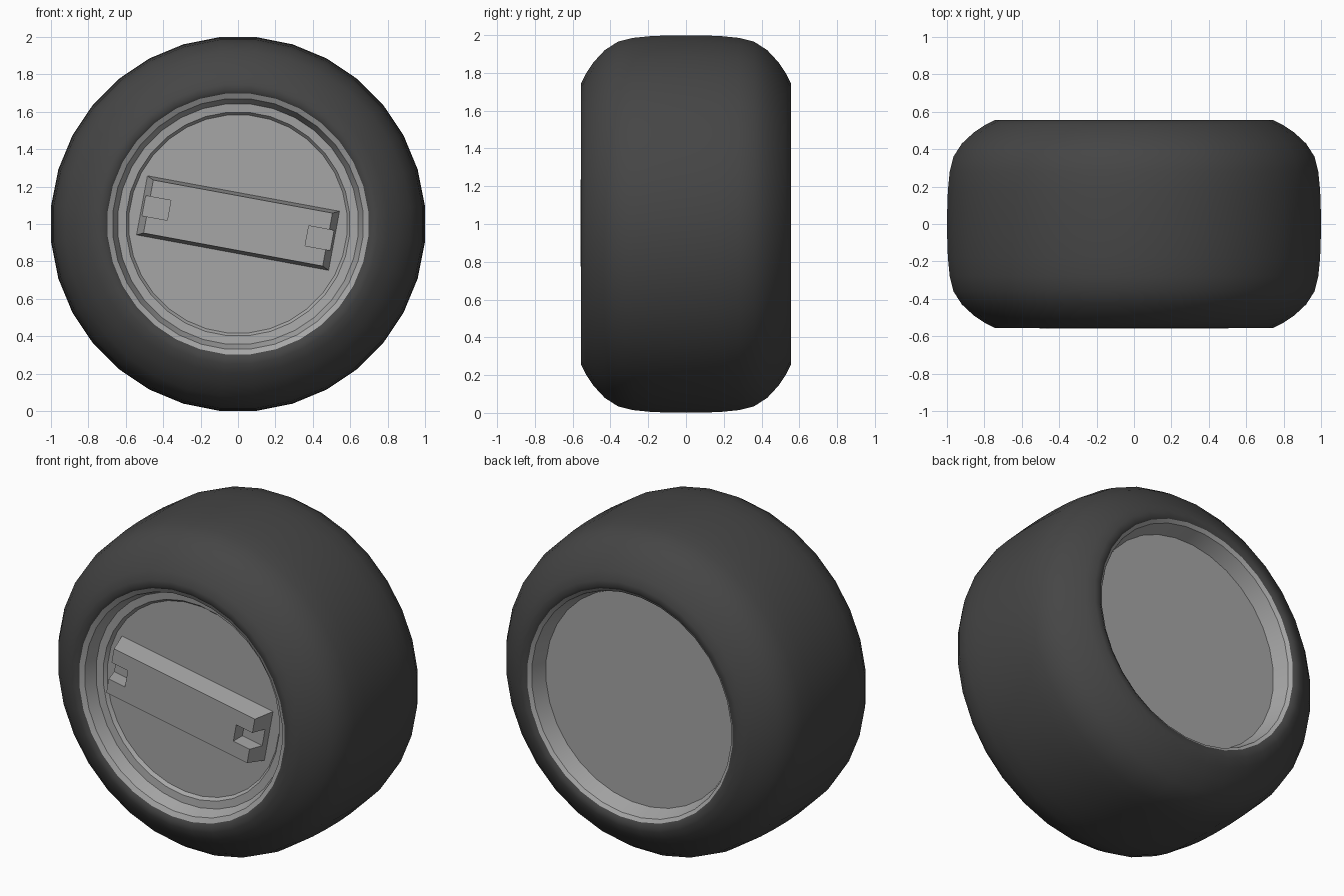
import bpy, bmesh, math
from mathutils import Matrix, Vector

cube = bpy.data.objects.get("Cube")
if cube:
    bpy.data.objects.remove(cube, do_unlink=True)

SEGMENTS = 32


def material(name, value):
    mat = bpy.data.materials.new(name)
    mat.use_nodes = True
    color = (value, value, value, 1)
    mat.diffuse_color = color
    bsdf = next(n for n in mat.node_tree.nodes if n.type == 'BSDF_PRINCIPLED')
    bsdf.inputs["Base Color"].default_value = color
    bsdf.inputs["Roughness"].default_value = 0.7
    return mat


rubber = material("dark rubber", 0.06)
metal = material("grey metal", 0.38)


def finish(name, bm, mat):
    bmesh.ops.recalc_face_normals(bm, faces=bm.faces)
    mesh = bpy.data.meshes.new(name)
    bm.to_mesh(mesh)
    bm.free()
    mesh.materials.append(mat)
    obj = bpy.data.objects.new(name, mesh)
    bpy.context.collection.objects.link(obj)
    return obj


def activate(obj):
    bpy.ops.object.select_all(action='DESELECT')
    obj.select_set(True)
    bpy.context.view_layer.objects.active = obj


def lathe(name, profile, mat, closed, angle):
    """Spin (radius, y) points around the wheel axle."""
    bm = bmesh.new()
    rings = []
    for r, y in profile:
        ring = []
        for i in range(SEGMENTS):
            a = (i + 0.5) * math.tau / SEGMENTS
            ring.append(bm.verts.new((r * math.cos(a), y, 1 + r * math.sin(a))))
        rings.append(ring)
    pairs = list(zip(rings, rings[1:]))
    if closed:
        pairs.append((rings[-1], rings[0]))
    else:
        bm.faces.new(rings[0])
        bm.faces.new(rings[-1])
    for a, b in pairs:
        for i in range(SEGMENTS):
            j = (i + 1) % SEGMENTS
            bm.faces.new((a[i], a[j], b[j], b[i]))
    obj = finish(name, bm, mat)
    activate(obj)
    bpy.ops.object.shade_smooth_by_angle(angle=math.radians(angle))
    return obj


# Tyre: rounded cross-section, mirrored front to back
half = [(0.70, 0.545), (0.715, 0.555), (0.75, 0.555), (0.80, 0.53), (0.86, 0.49),
        (0.925, 0.43), (0.97, 0.36), (0.99, 0.28), (1.0, 0.18), (1.004, 0.06)]
lathe("tyre", [(r, -y) for r, y in half] + half[::-1], rubber, True, 50)

# Rim: stepped dish on the front, single sloped dish on the back
rim = [(0.585, -0.435), (0.60, -0.455), (0.645, -0.46), (0.672, -0.53), (0.70, -0.545),
       (0.70, 0.545), (0.68, 0.53), (0.65, 0.435)]
lathe("rim", rim, metal, False, 25)

# Handle bar: tapered block across the front dish
tilt = Matrix.Translation((0, 0, 1.005)) @ Matrix.Rotation(math.radians(10.45), 4, 'Y')
bm = bmesh.new()
bmesh.ops.create_cube(bm, size=1)
for v in bm.verts:
    front = v.co.y < 0
    u, w = (0.487, 0.144) if front else (0.525, 0.162)
    v.co = Vector((math.copysign(u, v.co.x), -0.558 if front else -0.425,
                   math.copysign(w, v.co.z)))
bm.transform(tilt)
bar = finish("handle_bar", bm, metal)

# Notches: open slots cut into both ends of the bar
for side in (-1, 1):
    bm = bmesh.new()
    bmesh.ops.create_cube(bm, size=1)
    bm.transform(tilt @ Matrix.Translation((side * 0.475, -0.57, 0))
                 @ Matrix.Diagonal((0.2, 0.2, 0.108, 1)))
    cutter = finish("notch_cutter", bm, metal)
    cutter.hide_render = True
    mod = bar.modifiers.new("notch", 'BOOLEAN')
    mod.operation = 'DIFFERENCE'
    mod.solver = 'EXACT'
    mod.object = cutter
    activate(bar)
    bpy.ops.object.modifier_apply(modifier=mod.name)
    bpy.data.objects.remove(cutter, do_unlink=True)
